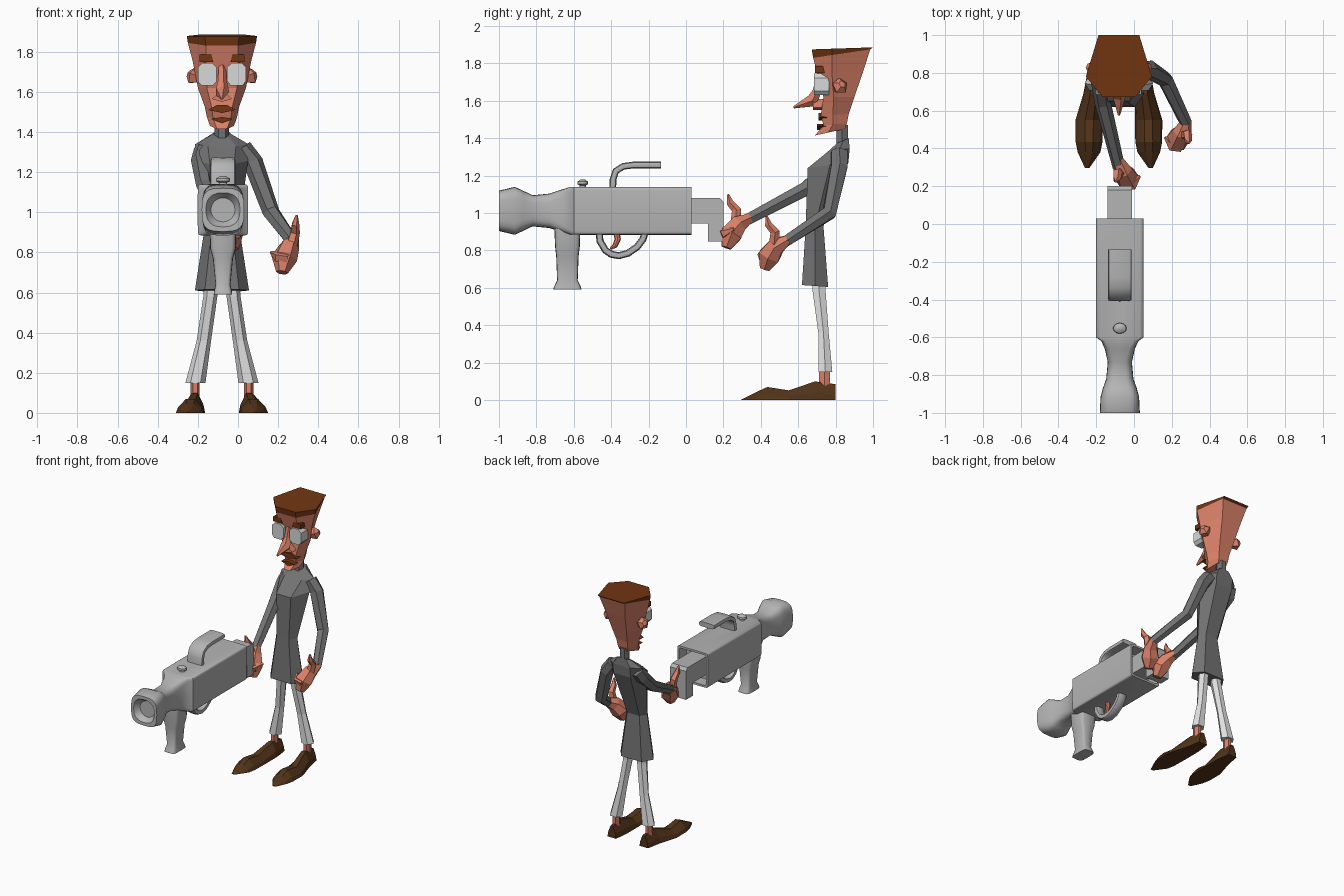
import bpy, bmesh, math
from mathutils import Vector as V

PX, GX = -0.08, -0.075          # centre lines of the figure and the gun
X, Y, Z = V((1, 0, 0)), V((0, 1, 0)), V((0, 0, 1))


def material(name, col):
    m = bpy.data.materials.new(name)
    m.diffuse_color = (*col, 1)
    return m


SKIN = material("skin", (0.70, 0.22, 0.14))
HAIR = material("hair_brown", (0.17, 0.036, 0.006))
SHOE = material("shoe_brown", (0.085, 0.034, 0.01))
COAT = material("coat_grey", (0.17, 0.17, 0.17))
PANTS = material("trouser_white", (0.75, 0.75, 0.75))
METAL = material("gun_grey", (0.46, 0.46, 0.46))
LENS = material("lens_white", (0.68, 0.70, 0.70))


def loft(name, rings, mat, smooth=False):
    bm = bmesh.new()
    vs = [[bm.verts.new(p) for p in r] for r in rings]
    n = len(vs[0])
    for a, b in zip(vs, vs[1:]):
        for i in range(n):
            j = (i + 1) % n
            bm.faces.new((a[i], a[j], b[j], b[i]))
    bm.faces.new(vs[0])
    bm.faces.new(vs[-1])
    bmesh.ops.recalc_face_normals(bm, faces=bm.faces[:])
    me = bpy.data.meshes.new(name)
    bm.to_mesh(me)
    bm.free()
    me.materials.append(mat)
    ob = bpy.data.objects.new(name, me)
    bpy.context.collection.objects.link(ob)
    if smooth:
        bpy.ops.object.select_all(action='DESELECT')
        ob.select_set(True)
        bpy.context.view_layer.objects.active = ob
        bpy.ops.object.shade_smooth_by_angle(angle=math.radians(40))
    return ob


def ring(c, a, b, ha, hb, n=6, p=1.0):
    """Superellipse: p=1 is round, small p is nearly square."""
    out = []
    for i in range(n):
        t = 2 * math.pi * i / n
        ca, sa = round(math.cos(t), 6), round(math.sin(t), 6)
        out.append(V(c) + a * ha * math.copysign(abs(ca) ** p, ca)
                   + b * hb * math.copysign(abs(sa) ** p, sa))
    return out


def tube(name, path, mat, n=6, ref=X, wide=None, p=1.0, smooth=False):
    """Path points are (x, y, z, radius); wide fixes the half width along ref."""
    pts = [V(q[:3]) for q in path]
    rings = []
    for i, q in enumerate(path):
        d = (pts[min(i + 1, len(pts) - 1)] - pts[max(i - 1, 0)]).normalized()
        a = (ref - d * ref.dot(d)).normalized()
        rings.append(ring(pts[i], a, d.cross(a), wide or q[3], q[3], n, p))
    return loft(name, rings, mat, smooth)


def prism(name, pts, axis, lo, hi, mat, smooth=False):
    def put(q, h):
        return (h, q[0], q[1]) if axis == 'x' else (q[0], h, q[1])
    return loft(name, [[put(q, h) for q in pts] for h in (lo, hi)], mat, smooth)


def hexring(zf, zb, yf, ym, yb, wf, wm, wb):
    """Six-point tilted body section: front pair, side pair, back pair."""
    zm = zf + (zb - zf) * (ym - yf) / (yb - yf)
    half = [(wf, yf, zf), (wm, ym, zm), (wb, yb, zb)]
    return [(PX + w, y, z) for w, y, z in half] + [(PX - w, y, z) for w, y, z in half[::-1]]


# ---- head
brow = (1.83, 1.875, 0.68, 0.78, 0.985, 0.08, 0.17, 0.105)
loft("hair", [hexring(1.875, 1.886, 0.672, 0.78, 1.0, 0.085, 0.175, 0.108), hexring(*brow)], HAIR)
loft("head", [hexring(*brow),
              hexring(1.75, 1.75, 0.70, 0.78, 0.945, 0.08, 0.145, 0.08),
              hexring(1.62, 1.62, 0.735, 0.79, 0.90, 0.075, 0.12, 0.06),
              hexring(1.52, 1.53, 0.72, 0.785, 0.87, 0.05, 0.085, 0.045),
              hexring(1.47, 1.48, 0.735, 0.785, 0.86, 0.045, 0.075, 0.04),
              hexring(1.415, 1.45, 0.69, 0.76, 0.85, 0.025, 0.06, 0.035)], SKIN)
tube("nose", [(PX, 0.72, 1.73, 0.02), (PX, 0.70, 1.65, 0.025), (PX, 0.675, 1.60, 0.036),
              (PX, 0.575, 1.565, 0.006)], SKIN, n=5)
prism("nostrils", [(PX - 0.05, 1.565), (PX, 1.61), (PX + 0.05, 1.565), (PX, 1.55)],
      'y', 0.68, 0.75, SKIN)
prism("upper_lip", [(PX - 0.068, 1.51), (PX - 0.025, 1.535), (PX + 0.025, 1.535),
                    (PX + 0.068, 1.51), (PX, 1.495)], 'y', 0.708, 0.765, HAIR)
prism("lower_lip", [(PX - 0.055, 1.465), (PX, 1.475), (PX + 0.055, 1.465), (PX, 1.445)],
      'y', 0.70, 0.76, HAIR)
for s, side in ((-1, "left"), (1, "right")):
    ex = PX + s * 0.073
    prism("lens_" + side, [(ex + 0.047 * a, 1.688 + b) for a, b in
                           ((-1, 0.035), (-.5, .057), (.5, .057), (1, 0.035),
                            (1, -0.035), (.6, -.057), (-.6, -.057), (-1, -.035))],
          'y', 0.685, 0.765, LENS)
    prism("eyebrow_" + side, [(ex - s * 0.03, 1.75), (ex - s * 0.02, 1.79),
                              (ex + s * 0.04, 1.785), (ex + s * 0.04, 1.75)],
          'y', 0.69, 0.765, HAIR)
    tube("ear_" + side, [(PX + s * 0.11, 0.81, 1.67, 0.03), (PX + s * 0.145, 0.825, 1.68, 0.045),
                         (PX + s * 0.165, 0.835, 1.69, 0.02)], SKIN, n=5, ref=Z)

# ---- neck and coat
loft("collar", [ring((PX, 0.835, z), X, Y, 0.036, 0.036) for z in (1.32, 1.47)], COAT)
loft("coat", [hexring(1.375, 1.40, 0.81, 0.84, 0.87, 0.035, 0.05, 0.035),
              hexring(1.33, 1.345, 0.76, 0.82, 0.875, 0.07, 0.135, 0.07),
              hexring(1.24, 1.27, 0.65, 0.77, 0.868, 0.06, 0.13, 0.07),
              hexring(0.93, 0.93, 0.64, 0.69, 0.735, 0.05, 0.085, 0.05),
              hexring(0.615, 0.605, 0.62, 0.69, 0.76, 0.085, 0.135, 0.085)], COAT)

# ---- arms
tube("sleeve_right", [(0.02, 0.82, 1.32, 0.05), (0.075, 0.82, 1.25, 0.05),
                      (0.165, 0.765, 1.00, 0.043), (0.275, 0.535, 0.85, 0.033)], COAT)
tube("sleeve_left", [(-0.17, 0.82, 1.31, 0.05), (-0.185, 0.79, 1.26, 0.05),
                     (-0.165, 0.64, 1.13, 0.043), (-0.08, 0.30, 0.95, 0.033)], COAT)


# ---- hands, the left one mirrored and moved to the gun
def hand(side, put):
    tube("hand_" + side, put([(0.28, 0.55, 0.86, 0.026), (0.255, 0.485, 0.825, 0.052),
                              (0.23, 0.445, 0.77, 0.066), (0.22, 0.42, 0.70, 0.03)]), SKIN)
    tube("thumb_" + side, put([(0.265, 0.47, 0.82, 0.03), (0.283, 0.475, 0.90, 0.026),
                               (0.286, 0.44, 0.94, 0.02), (0.292, 0.43, 0.985, 0.006)]), SKIN, n=5)
    tube("fingers_" + side, put([(0.25, 0.41, 0.77, 0.03), (0.20, 0.415, 0.78, 0.03),
                                 (0.165, 0.46, 0.80, 0.008)]), SKIN, n=5, ref=Z)


hand("right", lambda pts: pts)
hand("left", lambda pts: [(0.195 - x, y - 0.205, z + 0.115, r) for x, y, z, r in pts])

# ---- legs and shoes
for s, side in ((-1, "left"), (1, "right")):
    loft("trouser_" + side, [ring((PX + s * x, y, z), X, Y, hx, hy) for x, y, z, hx, hy in
                             ((0.05, 0.71, 0.68, 0.034, 0.042), (0.058, 0.712, 0.58, 0.035, 0.04),
                              (0.09, 0.735, 0.36, 0.036, 0.032), (0.132, 0.745, 0.15, 0.05, 0.043))],
         PANTS)
    loft("ankle_" + side, [ring((PX + s * 0.134, 0.74, z), X, Y, 0.023, 0.033)
                           for z in (0.07, 0.2)], SKIN)
    loft("shoe_" + side, [[(PX + s * c + w * k, y, h * f) for k, f in
                           ((-1, 0), (-.85, .4), (-.3, 1), (.3, 1), (.85, .4), (1, 0))]
                          for y, c, w, h in ((0.80, 0.132, 0.035, 0.085), (0.69, 0.136, 0.052, 0.1),
                                             (0.55, 0.157, 0.073, 0.052), (0.435, 0.158, 0.071, 0.07),
                                             (0.38, 0.158, 0.06, 0.045), (0.297, 0.168, 0.012, 0.004))],
         SHOE)

# ---- gun: hollow rear, square receiver, pinched barrel, dished muzzle
barrel = ((-0.06, .112, .113, .12), (0.03, .112, .113, .12), (0.03, .126, .128, .12),
          (-0.60, .126, .128, .12), (-0.62, .098, .127, .2), (-0.66, .08, .115, .35),
          (-0.73, .064, .092, .6), (-0.82, .072, .083, .6), (-0.87, .09, .107, .55),
          (-0.915, .102, .128, .5), (-1.0, .106, .108, .6), (-1.0, .085, .085, .8),
          (-0.96, .06, .06, 1))
loft("gun_body", [ring((GX, y, 1.012), X, Z, hx, hz, 24, p) for y, hx, hz, p in barrel],
     METAL, True)
prism("gun_stock", [(-0.06, 1.08), (0.18, 1.08), (0.2, 1.06), (0.2, 0.848), (0.118, 0.848),
                    (0.118, 0.945), (-0.06, 0.945)], 'x', GX - 0.065, GX + 0.065, METAL, True)
loft("gun_foregrip", [ring((GX, -0.634, z), X, Y, hx, hy, 16, 0.4) for z, hx, hy in
                      ((0.92, .066, .07), (0.82, .064, .066), (0.77, .05, .06), (0.64, .037, .055),
                       (0.605, .045, .072), (0.59, .046, .076))], METAL, True)
tube("trigger_guard", [(GX, y, z, 0.019) for y, z in
                       ((-.465, .91), (-.46, .85), (-.43, .80), (-.40, .78), (-.36, .772),
                        (-.31, .785), (-.26, .82), (-.23, .86), (-.215, .91))],
     METAL, n=12, wide=0.035, p=0.6, smooth=True)
tube("trigger", [(GX, -0.375, 0.91, 0.018), (GX, -0.365, 0.86, 0.017), (GX, -0.38, 0.825, 0.014),
                 (GX, -0.405, 0.808, 0.006)], SKIN, n=8, smooth=True)
tube("carry_handle", [(GX, y, z, r) for y, z, r in
                      ((-.392, 1.11, .018), (-.39, 1.18, .018), (-.375, 1.225, .018),
                       (-.335, 1.25, .018), (-.28, 1.257, .018), (-.135, 1.257, .018))],
     METAL, n=12, wide=0.063, p=0.5, smooth=True)
loft("sight_knob", [ring((GX, -0.552, z), X, Y, r, r * 0.8, 12) for z, r in
                    ((1.12, .022), (1.148, .02), (1.155, .036), (1.168, .034), (1.18, .015))],
     METAL, True)
